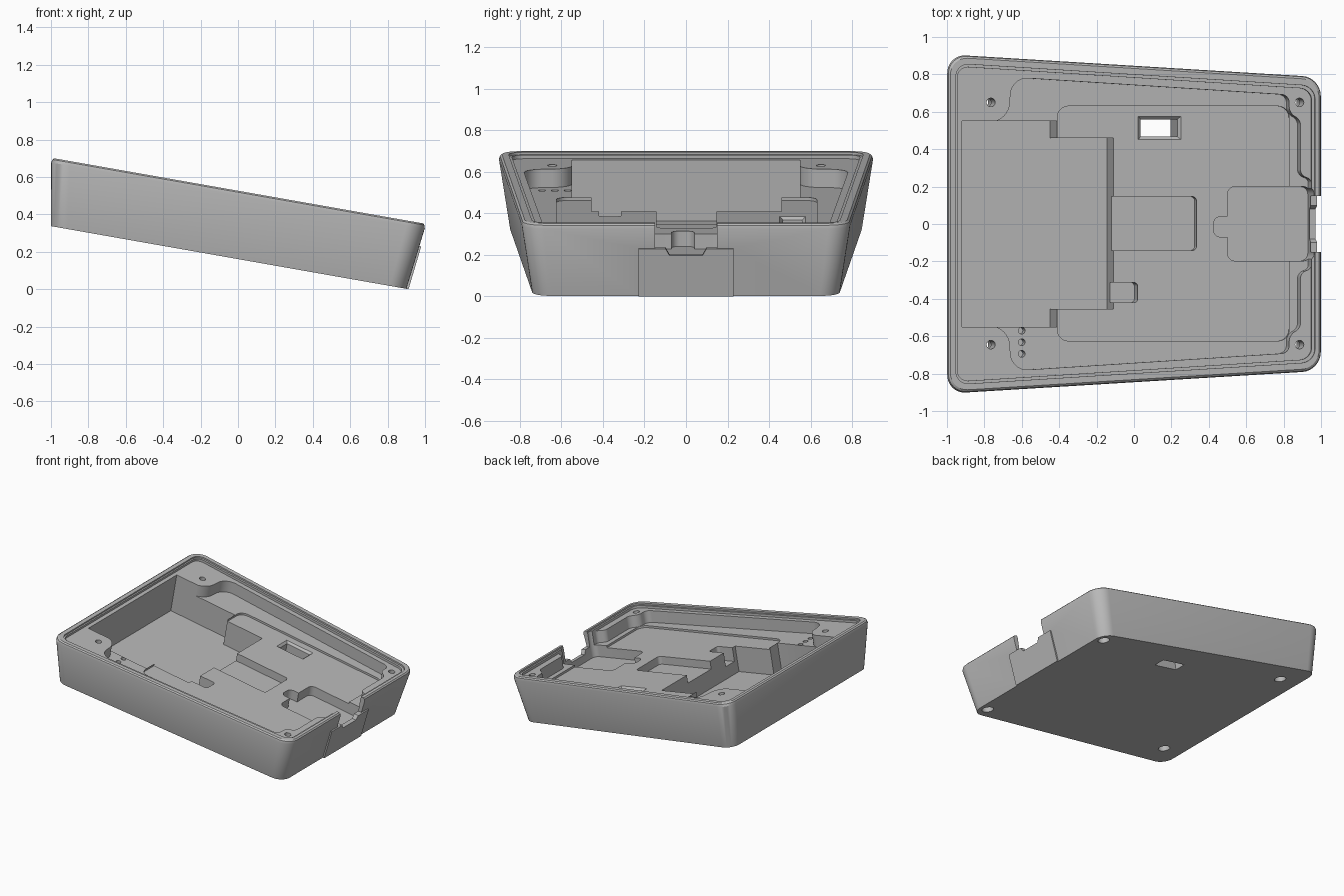
import bpy, bmesh, math
from mathutils import Matrix, Vector

if "Cube" in bpy.data.objects:
    bpy.data.objects.remove(bpy.data.objects["Cube"], do_unlink=True)

TILT = math.radians(10)
S, C = math.sin(TILT), math.cos(TILT)
TOP = 0.36      # tray height, square to its base
RIM = 0.33      # level the lid rests on
LEDGE = 0.24    # main inner level
PLATE = 0.225   # slightly sunken board bed
ABOVE = 0.6

grey = bpy.data.materials.new("light_grey_plastic")
grey.use_nodes = True
colour = (0.48, 0.48, 0.48, 1)
grey.diffuse_color = colour
grey.node_tree.nodes["Principled BSDF"].inputs["Base Color"].default_value = colour


def rounded(points, seg=8):
    """Outline from (x, y, corner size) points."""
    out = []
    for i, (x, y, r) in enumerate(points):
        p = Vector((x, y))
        if r == 0:
            out.append(p)
            continue
        a = p + (Vector(points[i - 1][:2]) - p).normalized() * r
        b = p + (Vector(points[(i + 1) % len(points)][:2]) - p).normalized() * r
        for k in range(seg + 1):
            t = k / seg
            f, g, h = (1 - t) ** 2, 1.414 * t * (1 - t), t * t
            out.append((a * f + p * g + b * h) / (f + g + h))
    return out


def loft(name, layers):
    """Solid through (outline, height) layers with equal point counts."""
    bm = bmesh.new()
    rings = [[bm.verts.new((p[0], p[1], w)) for p in pts] for pts, w in layers]
    for low, high in zip(rings, rings[1:]):
        for i in range(len(low)):
            j = (i + 1) % len(low)
            bm.faces.new((low[i], low[j], high[j], high[i]))
    bm.faces.new(rings[0][::-1])
    bm.faces.new(rings[-1])
    bmesh.ops.recalc_face_normals(bm, faces=bm.faces)
    mesh = bpy.data.meshes.new(name)
    bm.to_mesh(mesh)
    bm.free()
    mesh.materials.append(grey)
    obj = bpy.data.objects.new(name, mesh)
    bpy.context.collection.objects.link(obj)
    return obj


def level(points, w):
    """Shift plan positions seen at height w into the untilted tray."""
    return [((p[0] - w * S) / C, p[1]) for p in points]


def box(x0, x1, y0, y1, r=0.0):
    return rounded([(x0, y0, r), (x1, y0, r), (x1, y1, r), (x0, y1, r)])


def taper(x0, x1, yl, yr, r):
    return rounded([(x0, -yl, r), (x1, -yr, r), (x1, yr, r), (x0, yl, r)])


def circle(x, y, r, n=24):
    return [(x + r * math.cos(2 * math.pi * i / n), y + r * math.sin(2 * math.pi * i / n))
            for i in range(n)]


def combine(tool, operation):
    mod = tray.modifiers.new(tool.name, 'BOOLEAN')
    mod.operation, mod.object, mod.solver = operation, tool, 'EXACT'
    bpy.context.view_layer.objects.active = tray
    bpy.ops.object.modifier_apply(modifier=mod.name)
    bpy.data.objects.remove(tool, do_unlink=True)


def cut(name, outline, w0, seen, w1=ABOVE):
    pts = level(outline, seen)
    combine(loft(name, [(pts, w0), (pts, w1)]), 'DIFFERENCE')


# Outer shell with drafted walls and a softened top edge
tray = loft("tilted_tray", [
    (taper(-1.015, 0.914, 0.852, 0.735, 0.09), 0),
    (taper(-1.073, 0.955, 0.907, 0.785, 0.1), TOP - 0.025),
    (taper(-1.07, 0.951, 0.902, 0.781, 0.1), TOP - 0.008),
    (taper(-1.06, 0.941, 0.892, 0.771, 0.095), TOP)])

# Proud panel under the port opening
combine(loft("port_panel", [
    (box(0.9, 0.926, -0.23, 0.23), 0),
    (box(0.927, 0.953, -0.23, 0.23), 0.237)]), 'UNION')

# Stepped seat for the lid
cut("lid_step", taper(-0.952, 0.968, 0.858, 0.738, 0.07), TOP - 0.012, TOP)
cut("lid_seat", taper(-0.942, 0.952, 0.842, 0.722, 0.06), RIM, TOP)

# Main cavity running around the four screw bosses
half = [(-0.8, 0.545, 0), (-0.67, 0.545, 0.1), (-0.655, 0.785, 0.09),
        (0.83, 0.69, 0.04), (0.83, 0.59, 0.035), (0.89, 0.56, 0.03),
        (0.89, 0.26, 0.03), (0.947, 0.24, 0.02)]
cavity = half + [(x, -y, r) for x, y, r in reversed(half)]
cut("main_cavity", rounded(cavity), LEDGE, RIM)
cut("board_bed", box(-0.41, 0.83, -0.625, 0.63, 0.06), PLATE, LEDGE)

# Deep compartment in two widths
cut("deep_wide", box(-0.937, -0.415, -0.55, 0.55), 0.03, PLATE)
cut("deep_narrow", box(-0.5, -0.11, -0.455, 0.46), 0.0301, PLATE)

# Smaller pockets
cut("centre_pocket", box(-0.2, 0.335, -0.142, 0.147, 0.025), 0.165, PLATE)
cut("cable_channel", box(-0.2, 0.02, -0.42, -0.313, 0.02), 0.12, PLATE)
cut("port_pocket", box(0.5, 0.942, -0.197, 0.2, 0.04), 0.15, PLATE)
cut("port_tab", box(0.425, 0.55, -0.07, 0.04, 0.04), 0.1501, PLATE)

# Port opening through the wall, with a lower scoop in its sill
cut("port_opening", box(0.9, 1.2, -0.15, 0.15), LEDGE - 0.002, RIM)
combine(loft("port_scoop", [
    (box(0.9, 1.2, -0.08, 0.08), 0.205),
    (box(0.9, 1.2, -0.105, 0.105), 0.25)]), 'DIFFERENCE')

# Switch slot through the floor with a chamfered mouth
cut("switch_slot", box(0.038, 0.235, 0.467, 0.56), -0.1, PLATE)
combine(loft("slot_chamfer", [
    (level(box(0.038, 0.235, 0.467, 0.56), PLATE), PLATE - 0.015),
    (level(box(0.012, 0.261, 0.441, 0.586), PLATE), PLATE + 0.01)]), 'DIFFERENCE')

# Screw holes with wide bores from below
for x in (-0.765, 0.885):
    for y in (-0.645, 0.65):
        cut("screw_hole", circle(x, y, 0.023), -0.1, RIM)
        cut("screw_bore", circle(x, y, 0.042), -0.1, RIM, 0.2)

# Row of three small holes
for i in range(3):
    cut("small_hole", circle(-0.6, -0.57 - 0.062 * i, 0.018, 16), 0.17, LEDGE)

# Tilt the finished tray and stand it on the ground
tray.data.transform(Matrix.Rotation(TILT, 4, 'Y'))
lowest = min(v.co.z for v in tray.data.vertices)
tray.data.transform(Matrix.Translation((0, 0, -lowest)))

bpy.ops.object.select_all(action='DESELECT')
tray.select_set(True)
bpy.context.view_layer.objects.active = tray
bpy.ops.object.shade_smooth_by_angle(angle=math.radians(30))
